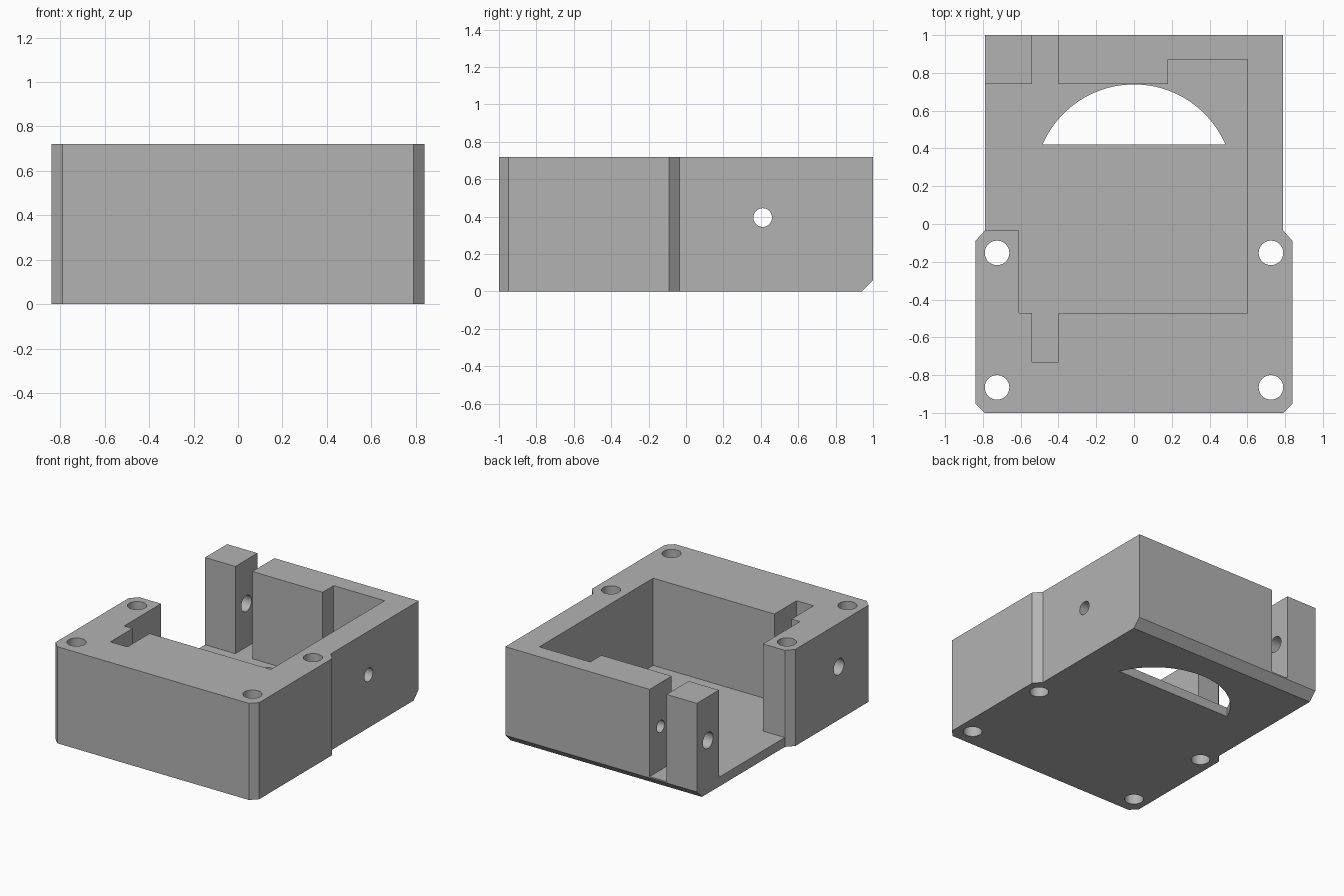
import bpy
import bmesh
import math
from mathutils import Matrix, Vector

if "Cube" in bpy.data.objects:
    bpy.data.objects.remove(bpy.data.objects["Cube"], do_unlink=True)

HEIGHT, FLOOR = 0.72, 0.07

grey = bpy.data.materials.new("plain_grey")
grey.use_nodes = True
colour = (0.45, 0.45, 0.45, 1)
grey.diffuse_color = colour
grey.node_tree.nodes["Principled BSDF"].inputs["Base Color"].default_value = colour


def make_object(name, bm):
    bmesh.ops.recalc_face_normals(bm, faces=bm.faces)
    mesh = bpy.data.meshes.new(name)
    bm.to_mesh(mesh)
    bm.free()
    obj = bpy.data.objects.new(name, mesh)
    mesh.materials.append(grey)
    bpy.context.collection.objects.link(obj)
    return obj


def prism(points, low, high):
    bm = bmesh.new()
    base = bm.faces.new([bm.verts.new((x, y, low)) for x, y in points])
    top = bmesh.ops.extrude_face_region(bm, geom=[base])["geom"]
    verts = [v for v in top if isinstance(v, bmesh.types.BMVert)]
    bmesh.ops.translate(bm, verts=verts, vec=(0, 0, high - low))
    return bm


def rod(start, end, radius):
    a, b = Vector(start), Vector(end)
    turn = (b - a).to_track_quat("Z", "Y").to_matrix().to_4x4()
    bm = bmesh.new()
    bmesh.ops.create_cone(bm, cap_ends=True, segments=40, radius1=radius,
                          radius2=radius, depth=(b - a).length,
                          matrix=Matrix.Translation((a + b) / 2) @ turn)
    return bm


def cut(bm):
    cutter = make_object("cutter", bm)
    cutter.hide_render = True
    mod = housing.modifiers.new("cut", "BOOLEAN")
    mod.operation, mod.solver, mod.object = "DIFFERENCE", "EXACT", cutter
    bpy.ops.object.modifier_apply(modifier=mod.name)
    bpy.data.objects.remove(cutter, do_unlink=True)


# Outer block: wide front flange with clipped corners, narrower rear
side = [(0.79, -1), (0.84, -0.95), (0.84, -0.09), (0.79, -0.035), (0.79, 1)]
outline = side + [(-x, y) for x, y in reversed(side)]
bm = prism(outline, 0, HEIGHT)
rear_edge = [e for e in bm.edges
             if all(v.co.y > 0.99 and v.co.z < 0.01 for v in e.verts)]
bmesh.ops.bevel(bm, geom=rear_edge, offset=0.06, segments=1, affect="EDGES")
housing = make_object("housing", bm)
bpy.context.view_layer.objects.active = housing
housing.select_set(True)

# Pocket, open on one side, with two slots and a rear recess
pocket = [(-1, -0.035), (-0.61, -0.035), (-0.61, -0.47), (-0.54, -0.47),
          (-0.54, -0.73), (-0.40, -0.73), (-0.40, -0.47), (0.60, -0.47),
          (0.60, 0.87), (0.18, 0.87), (0.18, 0.74), (-0.40, 0.74),
          (-0.40, 1.1), (-0.54, 1.1), (-0.54, 0.74), (-1, 0.74)]
cut(prism(pocket, FLOOR, HEIGHT + 0.1))

# Arched opening through the floor
radius, centre = 0.527, 0.212
start = math.asin((0.42 - centre) / radius)
arch = []
for i in range(41):
    a = start + (math.pi - 2 * start) * i / 40
    arch.append((radius * math.cos(a), centre + radius * math.sin(a)))
cut(prism(arch, -0.1, FLOOR + 0.1))

# Vertical mounting holes
for x in (-0.725, 0.725):
    for y in (-0.865, -0.153):
        cut(rod((x, y, -0.1), (x, y, HEIGHT + 0.1), 0.065))

# Cross holes: wide through the outer post, narrow and blind beyond the slot
for y in (-0.60, 0.87):
    cut(rod((-1, y, 0.395), (-0.47, y, 0.395), 0.06))
    cut(rod((-0.47, y, 0.395), (0.08, y, 0.395), 0.045))

# Side wall hole
cut(rod((0.5, 0.41, 0.395), (1, 0.41, 0.395), 0.05))

bpy.ops.object.shade_smooth_by_angle(angle=math.radians(25))
